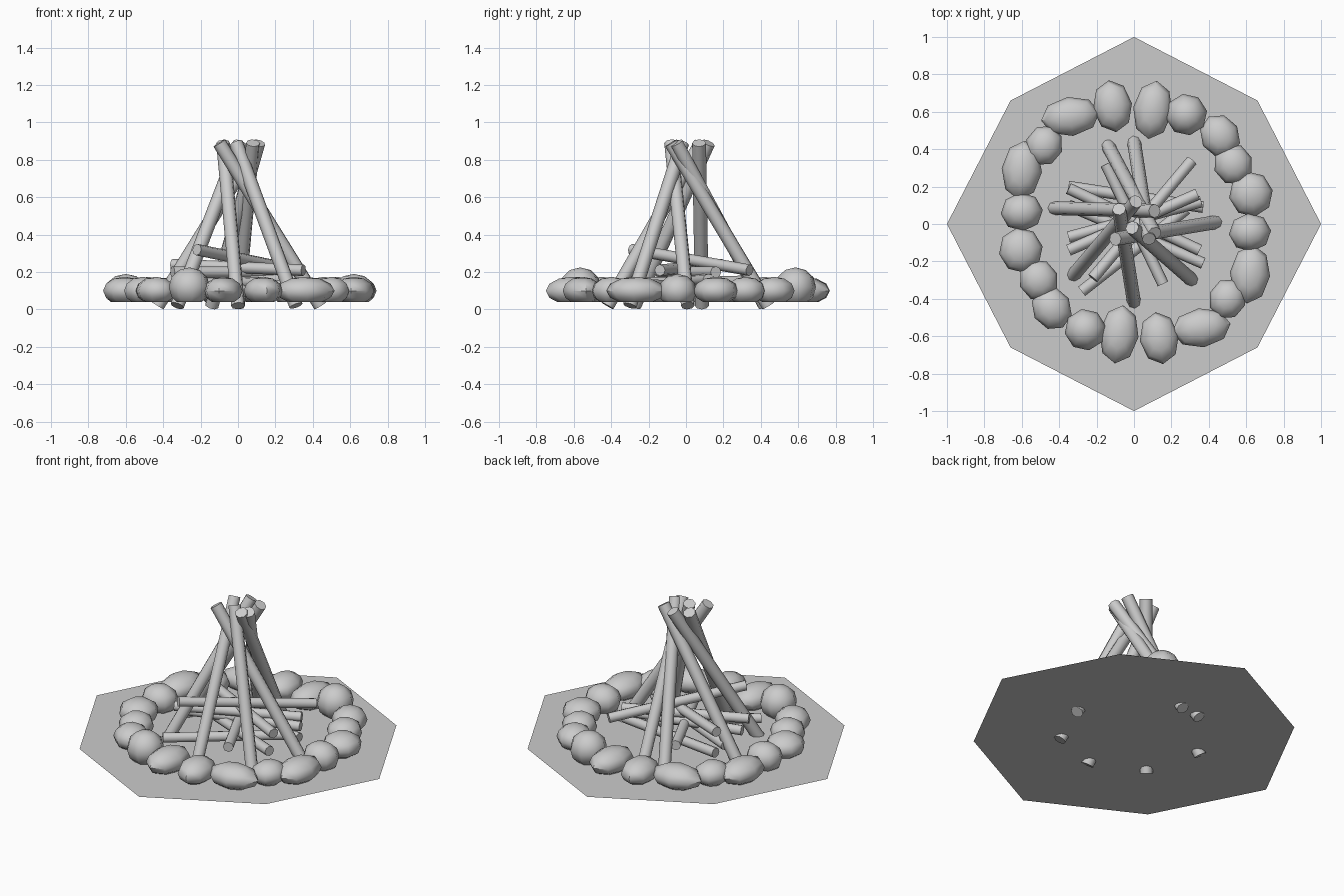
import bpy, bmesh
from math import radians
from mathutils import Vector, Matrix

if "Cube" in bpy.data.objects:
    bpy.data.objects.remove(bpy.data.objects["Cube"])

GROUND = 0.04


def finish(bm, name, smooth=True):
    me = bpy.data.meshes.new(name)
    bm.to_mesh(me)
    bm.free()
    ob = bpy.data.objects.new(name, me)
    bpy.context.collection.objects.link(ob)
    if smooth:
        bpy.ops.object.select_all(action='DESELECT')
        bpy.context.view_layer.objects.active = ob
        ob.select_set(True)
        bpy.ops.object.shade_smooth_by_angle(angle=radians(50))
    return ob


def pole(name, a, b, r):
    a, b = Vector(a), Vector(b)
    d = b - a
    bm = bmesh.new()
    m = Matrix.Translation((a + b) / 2) @ d.to_track_quat('Z', 'Y').to_matrix().to_4x4()
    bmesh.ops.create_cone(bm, cap_ends=True, segments=8, radius1=r, radius2=r,
                          depth=d.length, matrix=m)
    finish(bm, name)


def stone(name, x, y, hx, hy, rot, top):
    # squashed low-poly sphere, sliced flat where it meets the ground
    cz = 0.1 if top < 0.2 else 0.12
    m = (Matrix.Translation((x, y, cz)) @ Matrix.Rotation(radians(rot), 4, 'Z')
         @ Matrix.Diagonal((hx, hy, top - cz if top > 0.2 else max(top - cz, 0.075), 1)))
    bm = bmesh.new()
    bmesh.ops.create_uvsphere(bm, u_segments=8, v_segments=6, radius=1, matrix=m)
    bmesh.ops.bisect_plane(bm, geom=bm.verts[:] + bm.edges[:] + bm.faces[:],
                           plane_co=(0, 0, GROUND), plane_no=(0, 0, -1), clear_outer=True)
    finish(bm, name)


# Thin octagonal ground patch
bm = bmesh.new()
k = 0.66
pts = [(1, 0), (k, k), (0, 1), (-k, k), (-1, 0), (-k, -k), (0, -1), (k, -k)]
bm.faces.new([bm.verts.new((x, y, GROUND)) for x, y in pts])
finish(bm, "ground_patch", False)

# Half of the stone ring; the other half is the same turned by 180 degrees
half = [(-.35, .565, .158, .105, 8, .175), (-.125, .62, .105, .14, 8, .175),
        (.09, .60, .105, .157, -8, .175), (.27, .575, .112, .112, 10, .225),
        (.45, .46, .105, .12, 30, .175), (.52, .31, .105, .112, 20, .175),
        (.615, .15, .118, .122, 10, .175), (.61, -.055, .113, .103, 5, .19),
        (.61, -.278, .108, .158, -6, .175), (.49, -.41, .10, .11, -20, .17)]
for i, (x, y, hx, hy, rot, top) in enumerate(half):
    for j, s in enumerate((1, -1)):
        stone(f"ring_stone_{i * 2 + j + 1}", .01 + s * x, .01 + s * y,
              hx, hy, rot + 180 * j, top)

# Leaning logs: base xy, top xy
logs = [(-.43, .085, .11, .07), (.44, .01, -.10, -.08), (0, -.42, -.08, .08),
        (-.325, -.275, .01, .12), (.31, -.30, -.01, -.02),
        (0, .44, .08, -.08), (-.14, .42, .11, -.05)]
for i, (x, y, u, v) in enumerate(logs):
    pole(f"leaning_log_{i + 1}", (x, y, .02), (u, v, .89), .037)

# Crossed kindling sticks
sticks = [((-.22, -.29, .32), (.31, .34, .21)), ((-.35, .19, .24), (.35, -.14, .21)),
          ((-.35, -.14, .20), (.34, .16, .20)), ((-.35, -.07, .15), (.36, .12, .16)),
          ((-.35, .10, .12), (.37, -.21, .13)), ((-.35, .20, .11), (.37, .09, .10)),
          ((-.15, .32, .15), (.155, -.32, .14)), ((-.28, -.36, .10), (.28, .08, .10))]
for i, (a, b) in enumerate(sticks):
    pole(f"kindling_stick_{i + 1}", a, b, .031)
